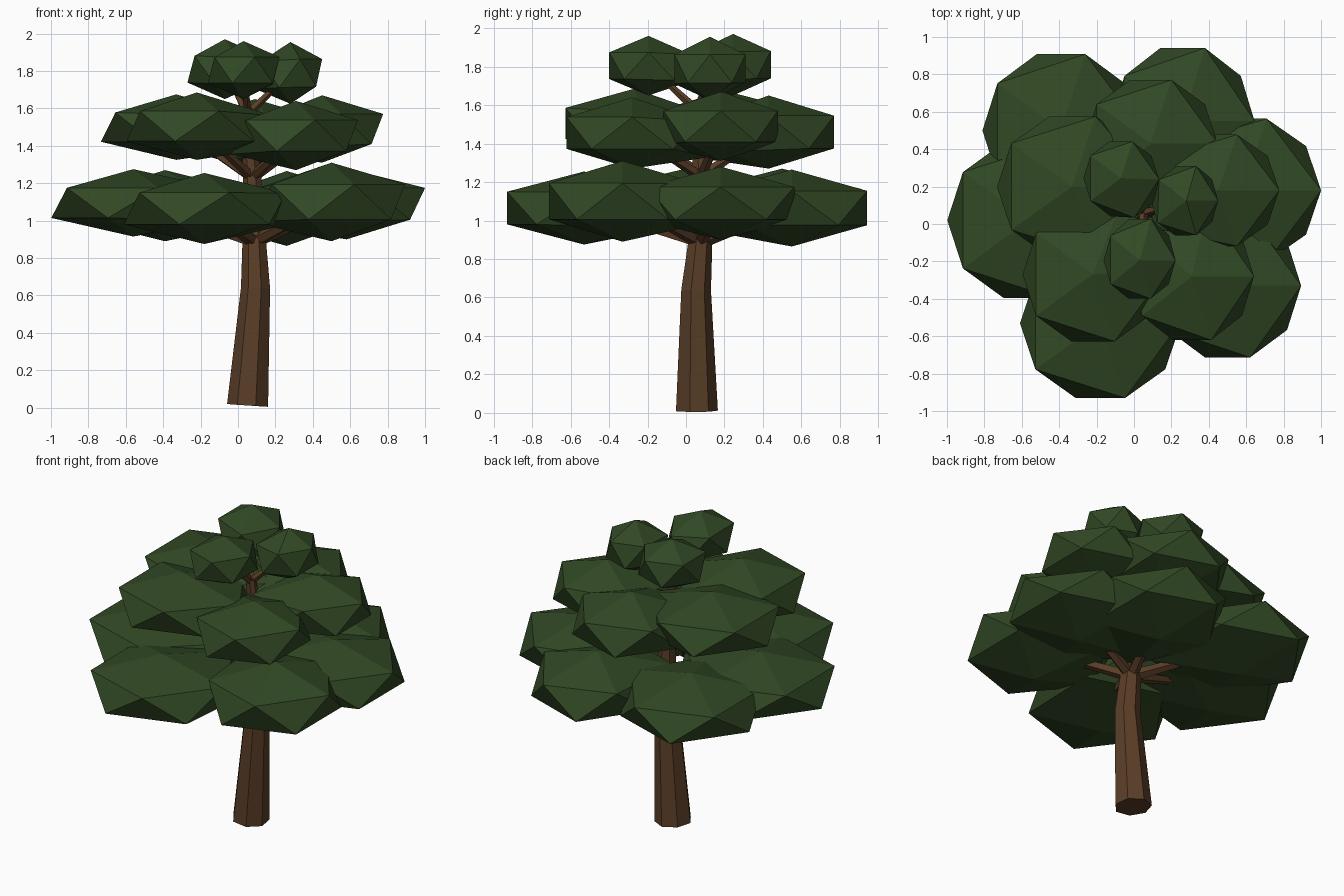
import bpy, bmesh, math
from mathutils import Vector

if "Cube" in bpy.data.objects:
    bpy.data.objects.remove(bpy.data.objects["Cube"])


def material(name, rgb):
    m = bpy.data.materials.new(name)
    m.diffuse_color = (*rgb, 1)
    m.use_nodes = True
    m.node_tree.nodes["Principled BSDF"].inputs["Base Color"].default_value = m.diffuse_color
    return m


BARK = material("bark", (0.1, 0.047, 0.02))
LEAF = material("leaves", (0.031, 0.066, 0.018))


def finish(bm, name, mat):
    bmesh.ops.recalc_face_normals(bm, faces=bm.faces)
    me = bpy.data.meshes.new(name)
    bm.to_mesh(me)
    bm.free()
    me.materials.append(mat)
    ob = bpy.data.objects.new(name, me)
    bpy.context.collection.objects.link(ob)
    return ob


def limb(name, path, sides, turn=0.0):
    """Tapered tube through (x, y, z, radius) points."""
    bm = bmesh.new()
    pts = [Vector(p[:3]) for p in path]
    rings = []
    for i, p in enumerate(pts):
        d = (pts[min(i + 1, len(pts) - 1)] - pts[max(i - 1, 0)]).normalized()
        q = Vector((0, 0, 1)).rotation_difference(d)
        ring = []
        for k in range(sides):
            a = turn + 2 * math.pi * k / sides
            r = path[i][3]
            ring.append(bm.verts.new(p + q @ Vector((r * math.cos(a), r * math.sin(a), 0))))
        rings.append(ring)
    for a, b in zip(rings, rings[1:]):
        for k in range(sides):
            n = (k + 1) % sides
            bm.faces.new((a[k], a[n], b[n], b[k]))
    bm.faces.new(rings[0])
    bm.faces.new(rings[-1])
    return finish(bm, name, BARK)


def clump(name, root, reach, droop, x, y, z, rx, ry, rz):
    """Squashed twenty-sided foliage clump, its trunk side pulled in and down."""
    bm = bmesh.new()
    bmesh.ops.create_icosphere(bm, subdivisions=1, radius=1)
    inward = Vector((root[0] - x, root[1] - y, 0)).normalized()
    for v in bm.verts:
        t = max(0, v.co.dot(inward) - 0.25)
        v.co = Vector((x + v.co.x * rx, y + v.co.y * ry, z + v.co.z * rz))
        v.co += inward * reach * t - Vector((0, 0, droop * t))
    return finish(bm, name, LEAF)


# Trunk, bending slightly on its way up
limb("trunk", [(0.053, 0.053, 0.012, 0.113), (0.095, 0.05, 0.64, 0.08),
               (0.087, 0.075, 0.92, 0.063), (0.075, 0.08, 1.25, 0.05),
               (0.05, 0.06, 1.6, 0.03)], 7, 0.6)

# Foliage tiers: branch root, branch radius, inner reach and droop,
# clumps (x, y, z, rx, ry, rz)
tiers = {
    "lower": ((0.085, 0.075, 0.89), 0.038, 0.16, 0.03, [
        (0.58, 0.18, 1.09, 0.47, 0.45, 0.19),
        (0.26, 0.55, 1.065, 0.43, 0.46, 0.20),
        (-0.39, 0.50, 1.08, 0.47, 0.48, 0.19),
        (-0.56, 0.02, 1.095, 0.49, 0.49, 0.18),
        (-0.18, -0.53, 1.065, 0.48, 0.47, 0.19),
        (0.50, -0.33, 1.10, 0.44, 0.45, 0.21)]),
    "middle": ((0.075, 0.08, 1.23), 0.03, 0.12, 0.07, [
        (0.45, 0.18, 1.49, 0.365, 0.35, 0.18),
        (0.09, 0.43, 1.46, 0.40, 0.40, 0.19),
        (-0.33, 0.20, 1.50, 0.45, 0.44, 0.175),
        (-0.22, -0.27, 1.505, 0.42, 0.42, 0.18),
        (0.31, -0.28, 1.455, 0.37, 0.40, 0.185)]),
    "top": ((0.05, 0.06, 1.57), 0.025, 0.03, 0.02, [
        (0.28, 0.125, 1.79, 0.19, 0.217, 0.165),
        (-0.07, 0.245, 1.81, 0.224, 0.23, 0.16),
        (0.03, -0.195, 1.805, 0.215, 0.24, 0.155)]),
}
for tier, (root, r, reach, droop, clumps) in tiers.items():
    for i, c in enumerate(clumps, 1):
        clump(f"{tier}_foliage_{i}", root, reach, droop, *c)
        tip = Vector(root).lerp(Vector(c[:3]), 0.85)
        limb(f"{tier}_branch_{i}", [(*root, r), (*tip, r * 0.5)], 5)
